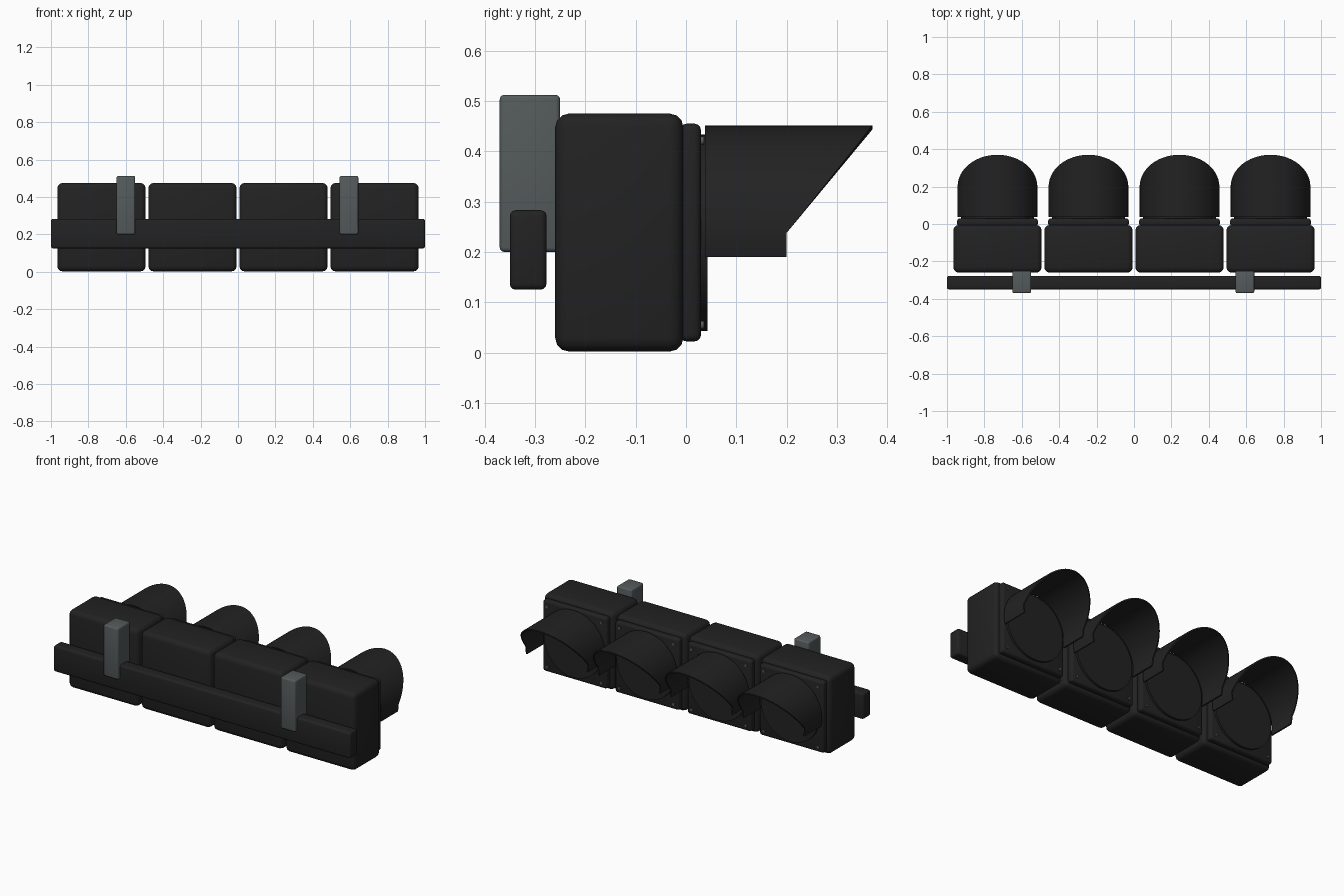
import bpy, bmesh, math
from mathutils import Vector, Matrix

default = bpy.data.objects.get("Cube")
if default:
    bpy.data.objects.remove(default, do_unlink=True)


def material(name, rgb):
    m = bpy.data.materials.new(name)
    m.use_nodes = True
    colour = (*rgb, 1)
    m.diffuse_color = colour
    m.node_tree.nodes["Principled BSDF"].inputs["Base Color"].default_value = colour
    return m


BLACK = material("matte black", (0.016, 0.016, 0.016))
GREY = material("bracket grey", (0.09, 0.103, 0.105))
STEEL = material("screw steel", (0.1, 0.1, 0.1))


def finish(bm, name, mat):
    bmesh.ops.recalc_face_normals(bm, faces=bm.faces)
    mesh = bpy.data.meshes.new(name)
    bm.to_mesh(mesh)
    bm.free()
    obj = bpy.data.objects.new(name, mesh)
    bpy.context.collection.objects.link(obj)
    mesh.materials.append(mat)
    bpy.ops.object.select_all(action="DESELECT")
    obj.select_set(True)
    bpy.context.view_layer.objects.active = obj
    bpy.ops.object.shade_smooth_by_angle(angle=math.radians(35))
    return obj


def box(name, low, high, bevel, mat):
    low, high = Vector(low), Vector(high)
    bm = bmesh.new()
    bmesh.ops.create_cube(bm, size=1)
    bmesh.ops.scale(bm, vec=high - low, verts=bm.verts)
    bmesh.ops.translate(bm, vec=(low + high) / 2, verts=bm.verts)
    bmesh.ops.bevel(bm, geom=bm.edges[:], offset=bevel, segments=3,
                    profile=0.5, affect="EDGES")
    return finish(bm, name, mat)


def disc(name, x, z, radius, y0, y1, sides, mat):
    bm = bmesh.new()
    bmesh.ops.create_cone(bm, cap_ends=True, segments=sides, radius1=radius,
                          radius2=radius, depth=y1 - y0,
                          matrix=Matrix.Translation((x, (y0 + y1) / 2, z))
                          @ Matrix.Rotation(math.pi / 2, 4, "X"))
    return finish(bm, name, mat)


CENTRE_Z = 0.238
VISOR_RADIUS = 0.213


def visor(name, x):
    """Open hood: an arc swept along y, with a slanted front edge."""
    steps, wall = 40, 0.008
    drop = math.asin(0.048 / VISOR_RADIUS)
    angles = [-drop + (math.pi + 2 * drop) * i / steps for i in range(steps + 1)]
    # doubled angles at the sides give the step where the slant begins
    angles = sorted(angles + [0, math.pi])
    bm = bmesh.new()
    rings = []
    for a in angles:
        rise = max(0, math.sin(a))
        front = 0.2 + 0.17 * rise
        ring = []
        for r, y in ((VISOR_RADIUS, 0.038), (VISOR_RADIUS, front),
                     (VISOR_RADIUS - wall, front), (VISOR_RADIUS - wall, 0.038)):
            ring.append(bm.verts.new((x + r * math.cos(a), y,
                                      CENTRE_Z + r * math.sin(a))))
        rings.append(ring)
    for a, b in zip(rings, rings[1:]):
        for i in range(4):
            j = (i + 1) % 4
            bm.faces.new((a[i], a[j], b[j], b[i]))
    bm.faces.new(rings[0])
    bm.faces.new(rings[-1])
    return finish(bm, name, BLACK)


# Four signal sections side by side
for n in range(4):
    x = (n - 1.5) * 0.4867
    tag = f"_{n + 1}"
    box("housing" + tag, (x - 0.236, -0.26, 0.002), (x + 0.236, -0.005, 0.475),
        0.028, BLACK)
    box("door" + tag, (x - 0.216, -0.012, 0.022), (x + 0.216, 0.03, 0.455),
        0.014, BLACK)
    disc("lens" + tag, x, CENTRE_Z, 0.195, 0.025, 0.043, 48, BLACK)
    visor("visor" + tag, x)
    for sx in (-1, 1):
        for sz in (-1, 1):
            disc("door_screw" + tag, x + sx * 0.183, CENTRE_Z + sz * 0.183,
                 0.008, 0.025, 0.036, 12, STEEL)

# Mounting rail and its two brackets
box("mounting_rail", (-1, -0.35, 0.125), (1, -0.277, 0.283), 0.012, BLACK)
for side, x in (("right", -0.6), ("left", 0.593)):
    box(side + "_bracket", (x - 0.05, -0.37, 0.2), (x + 0.05, -0.25, 0.512),
        0.009, GREY)
